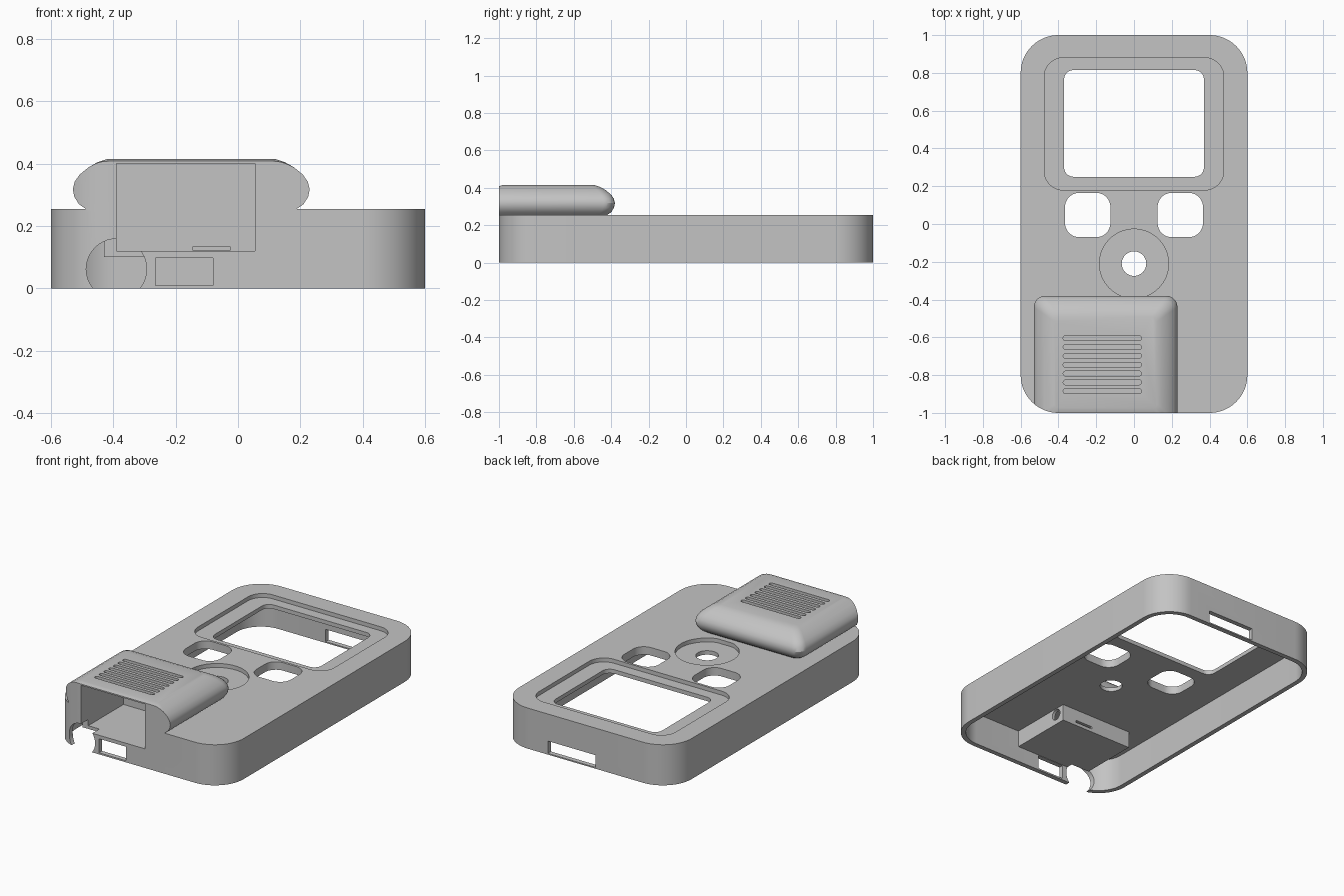
import bpy, bmesh, math

if "Cube" in bpy.data.objects:
    bpy.data.objects.remove(bpy.data.objects["Cube"])

grey = bpy.data.materials.new("plain grey")
grey.diffuse_color = (0.55, 0.55, 0.55, 1)
grey.use_nodes = True
grey.node_tree.nodes["Principled BSDF"].inputs["Base Color"].default_value = grey.diffuse_color


def outline(x0, x1, y0, y1, r, n=10):
    """Rounded rectangle, counter-clockwise."""
    pts = []
    corners = [(x1 - r, y1 - r), (x0 + r, y1 - r), (x0 + r, y0 + r), (x1 - r, y0 + r)]
    for k, (cx, cy) in enumerate(corners):
        for i in range(n + 1):
            a = math.pi / 2 * (k + i / n)
            pts.append((cx + r * math.cos(a), cy + r * math.sin(a)))
    return pts


def loft(name, rings):
    """Closed solid through equal-sized rings, bottom to top."""
    bm = bmesh.new()
    rows = [[bm.verts.new(p) for p in ring] for ring in rings]
    n = len(rows[0])
    bm.faces.new(rows[0][::-1])
    bm.faces.new(rows[-1])
    for lo, hi in zip(rows, rows[1:]):
        for i in range(n):
            j = (i + 1) % n
            bm.faces.new((lo[i], lo[j], hi[j], hi[i]))
    bmesh.ops.recalc_face_normals(bm, faces=bm.faces)
    me = bpy.data.meshes.new(name)
    bm.to_mesh(me)
    bm.free()
    me.materials.append(grey)
    ob = bpy.data.objects.new(name, me)
    bpy.context.collection.objects.link(ob)
    return ob


def slab(name, x0, x1, y0, y1, z0, z1, r=0.001, n=10):
    pts = outline(x0, x1, y0, y1, r, n)
    return loft(name, [[(x, y, z) for x, y in pts] for z in (z0, z1)])


def block(name, x0, x1, y0, y1, z0, z1):
    pts = [(x0, y0), (x1, y0), (x1, y1), (x0, y1)]
    return loft(name, [[(x, y, z) for x, y in pts] for z in (z0, z1)])


def rod(name, axis, a, b, r, lo, hi, n=40):
    """Cylinder along x, y or z; a and b locate it in the other two axes."""
    rings = []
    for t in (lo, hi):
        ring = []
        for i in range(n):
            u = a + r * math.cos(math.tau * i / n)
            v = b + r * math.sin(math.tau * i / n)
            ring.append({"x": (t, u, v), "y": (u, t, v), "z": (u, v, t)}[axis])
        rings.append(ring)
    return loft(name, rings)


def combine(target, tool, op="DIFFERENCE"):
    mod = target.modifiers.new("cut", "BOOLEAN")
    mod.operation, mod.object, mod.solver = op, tool, "EXACT"
    bpy.context.view_layer.update()
    dg = bpy.context.evaluated_depsgraph_get()
    me = bpy.data.meshes.new_from_object(target.evaluated_get(dg))
    target.modifiers.clear()
    target.data = me
    bpy.data.objects.remove(tool)


TOP, PLATE, WALL = 0.255, 0.205, 0.03

# Outer shell, open underneath
case = slab("case", -0.6, 0.6, -1, 1, 0, TOP, 0.2, 16)
combine(case, slab("cavity", -0.6 + WALL, 0.6 - WALL, -1 + WALL, 1 - WALL,
                   -0.1, PLATE, 0.2 - WALL, 16))

# Pillowy battery hump, trimmed to the case outline
profile = [(0.05, 0.245), (0.04, 0.256), (0.02, 0.27), (0.005, 0.293), (0, 0.318),
           (0.006, 0.342), (0.022, 0.365), (0.05, 0.388), (0.08, 0.405), (0.11, 0.415)]
hump = loft("hump", [[(x, y, z) for x, y in
                      outline(-0.53 + d, 0.23 - d, -1.09 + d, -0.38 - d, 0.06 - d * 0.3, 6)]
                     for d, z in profile])
combine(hump, slab("trim", -0.6, 0.6, -1, 1, -0.2, 0.6, 0.2, 16), "INTERSECT")
combine(case, hump, "UNION")

# Compartment tray hanging inside the case
combine(case, block("tray", -0.43, 0.075, -0.985, -0.56, 0.10, 0.225), "UNION")
combine(case, block("pocket", -0.39, 0.055, -1.1, -0.58, 0.12, 0.40))
combine(case, block("tray_slot", -0.145, -0.025, -0.62, -0.5, 0.121, 0.135))
combine(case, rod("tray_hole", "x", -0.625, 0.165, 0.035, 0.03, 0.1))

# Vent slots through the hump roof
for i in range(7):
    y = -0.605 - 0.0467 * i
    combine(case, slab("vent", -0.375, 0.04, y - 0.013, y + 0.013, 0.36, 0.5, 0.0129, 5))

# Screen window with recessed bezel
combine(case, slab("bezel", -0.475, 0.475, 0.18, 0.88, TOP - 0.025, 0.5, 0.1))
combine(case, slab("window", -0.37, 0.37, 0.25, 0.815, 0.1, 0.5, 0.05))

# Button openings
for s in (-1, 1):
    combine(case, slab("button_hole", s * 0.245 - 0.12, s * 0.245 + 0.12,
                       -0.07, 0.165, 0.1, 0.5, 0.075))

# Round dial recess and its centre hole (recess stops at the hump)
dial = rod("dial_recess", "z", 0, -0.21, 0.183, TOP - 0.025, 0.27, 64)
combine(dial, block("dial_trim", -0.5, 0.5, -0.8, -0.385, 0.1, 0.5))
combine(case, dial)
combine(case, rod("dial_hole", "z", 0, -0.21, 0.065, 0.1, 0.5))

# Cable notch and ports in the end walls
combine(case, rod("cable_notch", "y", -0.39, 0.062, 0.097, -1.1, -0.93))
combine(case, block("front_port", -0.265, -0.08, -1.1, -0.95, 0.01, 0.098))
combine(case, block("back_port", -0.07, 0.26, 0.95, 1.1, 0.008, 0.085))

bpy.context.view_layer.objects.active = case
case.select_set(True)
bpy.ops.object.shade_smooth_by_angle(angle=math.radians(30))
